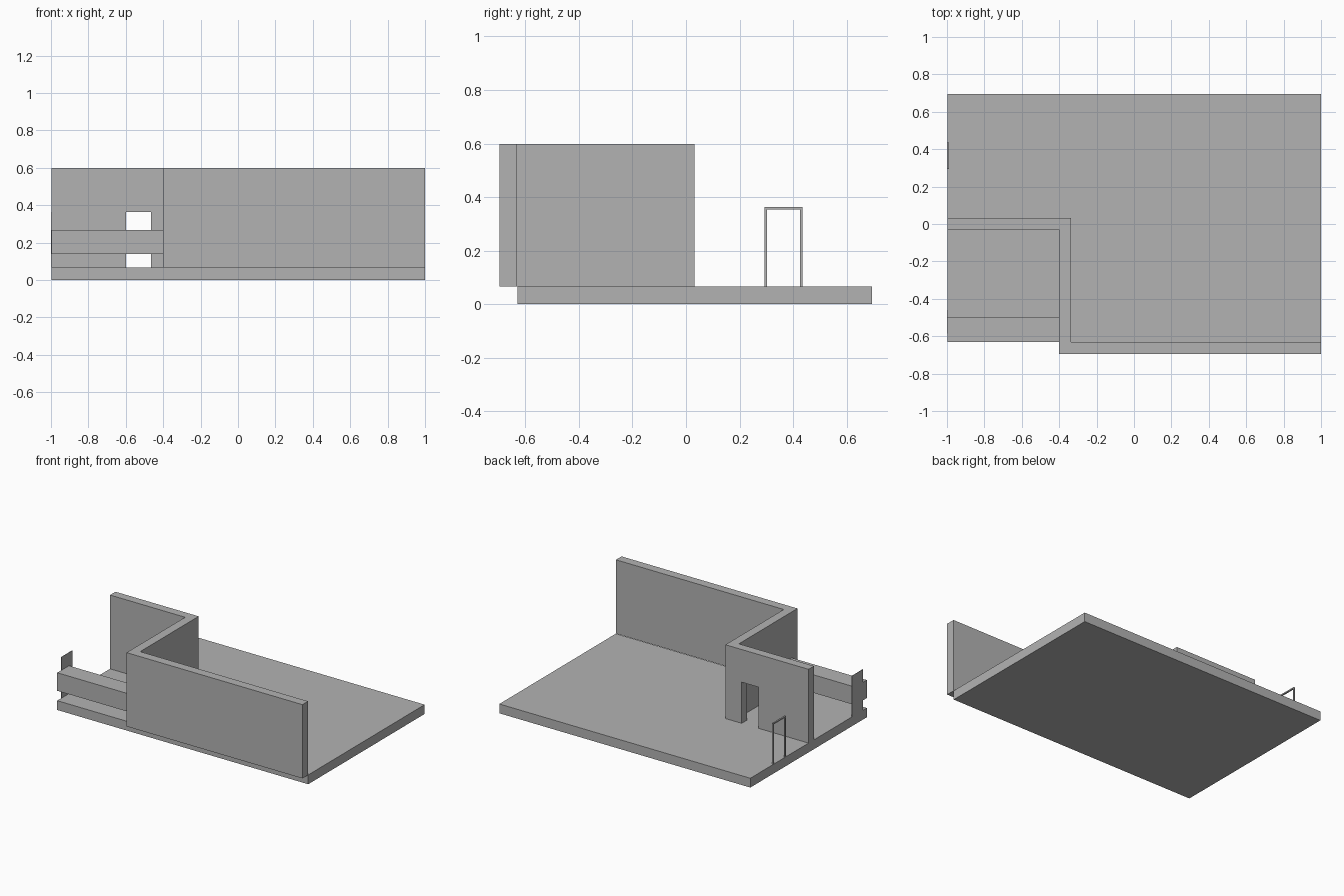
import bpy, bmesh

if "Cube" in bpy.data.objects:
    bpy.data.objects.remove(bpy.data.objects["Cube"])

FLOOR, TOP, DOOR_TOP = 0.067, 0.598, 0.363

grey = bpy.data.materials.new("plain grey")
grey.diffuse_color = (0.45, 0.45, 0.45, 1)
grey.use_nodes = True
grey.node_tree.nodes["Principled BSDF"].inputs["Base Color"].default_value = grey.diffuse_color


def prism(name, outline, z0, z1):
    """Extrude an xy outline from z0 to z1."""
    bm = bmesh.new()
    face = bm.faces.new([bm.verts.new((x, y, z0)) for x, y in outline])
    ext = bmesh.ops.extrude_face_region(bm, geom=[face])
    verts = [v for v in ext["geom"] if isinstance(v, bmesh.types.BMVert)]
    bmesh.ops.translate(bm, verts=verts, vec=(0, 0, z1 - z0))
    bmesh.ops.recalc_face_normals(bm, faces=bm.faces)
    mesh = bpy.data.meshes.new(name)
    bm.to_mesh(mesh)
    bm.free()
    mesh.materials.append(grey)
    obj = bpy.data.objects.new(name, mesh)
    bpy.context.collection.objects.link(obj)
    return obj


def box(name, x0, x1, y0, y1, z0, z1):
    return prism(name, [(x0, y0), (x1, y0), (x1, y1), (x0, y1)], z0, z1)


# Floor slab
box("floor_slab", -0.998, 1, -0.63, 0.694, 0, FLOOR)

# Stepped wall: front run, return and back run, with a doorway
wall = prism("stepped_wall", [
    (-0.998, -0.03), (-0.4, -0.03), (-0.4, -0.696), (1, -0.696),
    (1, -0.632), (-0.336, -0.632), (-0.336, 0.032), (-0.998, 0.032)], FLOOR, TOP)
cutter = box("doorway_cutter", -0.6, -0.466, -0.1, 0.1, FLOOR - 0.1, DOOR_TOP)
cutter.hide_render = True
cutter.hide_viewport = True
cut = wall.modifiers.new("doorway", "BOOLEAN")
cut.operation = "DIFFERENCE"
cut.solver = "EXACT"
cut.object = cutter

# Raised beam across the front recess
box("front_beam", -0.998, -0.4, -0.63, -0.497, 0.138, 0.268)

# Thin side door leaf
box("side_door_panel", -1, -0.997, -0.585, -0.46, FLOOR, DOOR_TOP)

# Open door frame on the left edge
for name, y in (("front", 0.293), ("back", 0.426)):
    box(f"frame_post_{name}", -1, -0.99, y, y + 0.009, FLOOR, DOOR_TOP - 0.009)
box("frame_lintel", -1, -0.99, 0.293, 0.435, DOOR_TOP - 0.009, DOOR_TOP)
